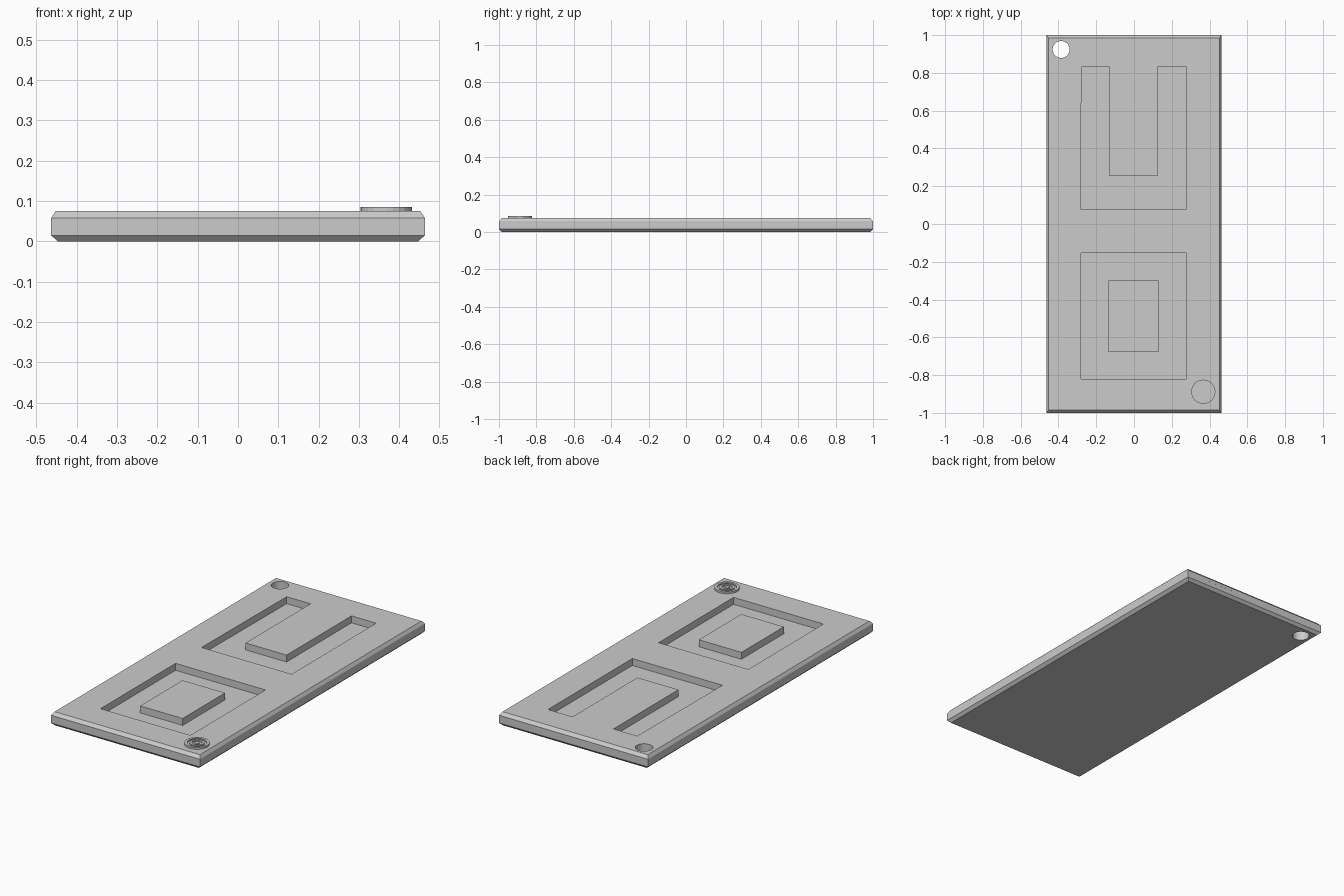
import bpy, bmesh, math

if "Cube" in bpy.data.objects:
    bpy.data.objects.remove(bpy.data.objects["Cube"])

TOP, FLOOR = 0.075, 0.036


def finish(name, bm):
    bmesh.ops.recalc_face_normals(bm, faces=bm.faces)
    mesh = bpy.data.meshes.new(name)
    bm.to_mesh(mesh)
    bm.free()
    ob = bpy.data.objects.new(name, mesh)
    bpy.context.collection.objects.link(ob)
    return ob


def prism(name, points, z0, z1):
    bm = bmesh.new()
    face = bm.faces.new([bm.verts.new((x, y, z0)) for x, y in points])
    ext = bmesh.ops.extrude_face_region(bm, geom=[face])
    for v in ext["geom"]:
        if isinstance(v, bmesh.types.BMVert):
            v.co.z = z1
    return finish(name, bm)


def rect(x0, x1, y0, y1):
    return [(x0, y0), (x1, y0), (x1, y1), (x0, y1)]


def circle(cx, cy, r, n):
    return [(cx + r * math.cos(2 * math.pi * i / n),
             cy + r * math.sin(2 * math.pi * i / n)) for i in range(n)]


def loft(name, loops, closed=False):
    """Skin a stack of equal-length loops; capped, or closed into a ring."""
    bm = bmesh.new()
    rows = [[bm.verts.new(p) for p in loop] for loop in loops]
    n = len(rows[0])
    pairs = list(zip(rows, rows[1:])) + ([(rows[-1], rows[0])] if closed else [])
    for a, b in pairs:
        for i in range(n):
            j = (i + 1) % n
            bm.faces.new((a[i], a[j], b[j], b[i]))
    if not closed:
        bm.faces.new(rows[0])
        bm.faces.new(rows[-1])
    return finish(name, bm)


def ring(name, cx, cy, r0, r1, z0, z1, n=24):
    profile = [(r0, z0), (r1, z0), (r1, z1), (r0, z1)]
    return loft(name, [[(x, y, z) for x, y in circle(cx, cy, r, n)]
                       for r, z in profile], closed=True)


def cut(target, cutter):
    cutter.hide_render = True
    mod = target.modifiers.new("cut", "BOOLEAN")
    mod.operation, mod.solver, mod.object = "DIFFERENCE", "EXACT", cutter
    bpy.context.view_layer.objects.active = target
    bpy.ops.object.modifier_apply(modifier=mod.name)
    bpy.data.objects.remove(cutter)


# Chamfered slab
sections = [(0.0, 0.016, 0.014), (0.015, 0, 0), (0.058, 0, 0), (TOP, 0.011, 0.016)]
slab = loft("slab", [[(x, y, z) for x, y in
                      rect(-0.463 + ix, 0.463 - ix, -1 + iy, 1 - iy)]
                     for z, ix, iy in sections])

# Forked channel, square pocket and corner hole
fork = [(-0.283, 0.08), (0.278, 0.08), (0.278, 0.83), (0.125, 0.83),
        (0.125, 0.253), (-0.13, 0.253), (-0.13, 0.83), (-0.278, 0.83)]
cut(slab, prism("channel_cutter", fork, FLOOR, 0.2))
cut(slab, prism("pocket_cutter", rect(-0.281, 0.278, -0.82, -0.153), FLOOR, 0.2))
cut(slab, prism("hole_cutter", circle(-0.386, 0.924, 0.045, 32), -0.1, 0.2))

# Raised block inside the pocket
prism("pocket_block", rect(-0.135, 0.13, -0.677, -0.3), FLOOR, TOP)

# Round stud made of nested rings around a small centre
SX, SY = 0.367, -0.888
prism("stud_base", circle(SX, SY, 0.061, 24), TOP - 0.003, 0.078)
for i, (r0, r1) in enumerate([(0.05, 0.064), (0.026, 0.038)]):
    ring(f"stud_ring_{i + 1}", SX, SY, r0, r1, TOP - 0.002, 0.085)
prism("stud_centre", circle(SX, SY, 0.013, 12), TOP - 0.002, 0.085)

# Thin tabs on the short ends
for name, s in (("front_tab", -1), ("back_tab", 1)):
    xs = sorted((s * 0.32, s * 0.155))
    ys = sorted((s * 0.99, s * 1.0005))
    prism(name, rect(*xs, *ys), 0.041, 0.058)
